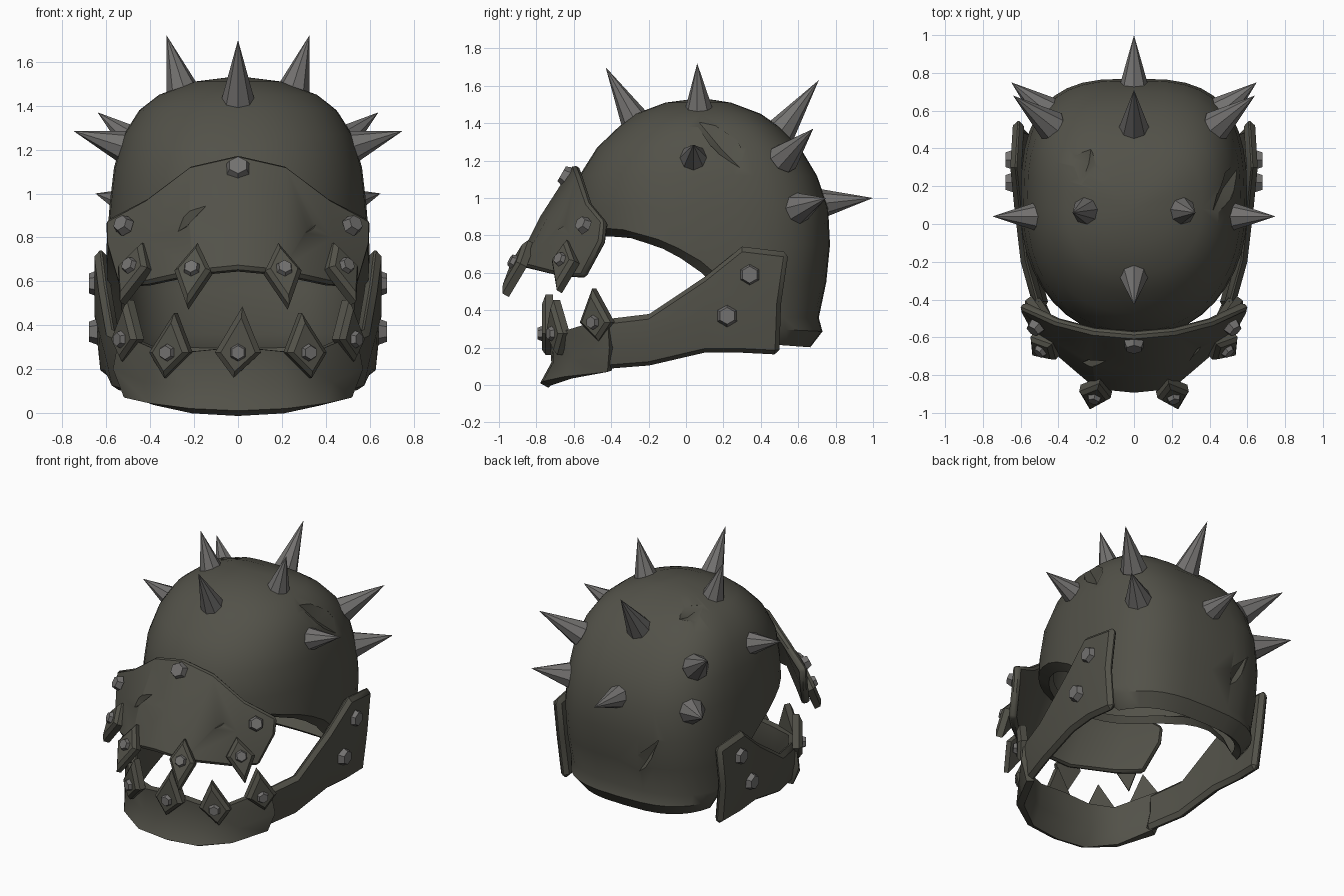
import bpy, bmesh, math
from mathutils import Matrix, Vector

if "Cube" in bpy.data.objects:
    bpy.data.objects.remove(bpy.data.objects["Cube"])


def material(name, rgb):
    m = bpy.data.materials.new(name)
    m.diffuse_color = (*rgb, 1)
    m.use_nodes = True
    m.node_tree.nodes["Principled BSDF"].inputs["Base Color"].default_value = m.diffuse_color
    return m


OLIVE = material("dark olive iron", (0.085, 0.083, 0.066))
STEEL = material("grey steel", (0.17, 0.165, 0.16))


def add(name, bm, mat):
    me = bpy.data.meshes.new(name)
    bm.to_mesh(me)
    bm.free()
    me.materials.append(mat)
    ob = bpy.data.objects.new(name, me)
    bpy.context.collection.objects.link(ob)
    return ob


def grid(rows, closed=False):
    """Sheet through rows of points, top row first; normals face outward."""
    bm = bmesh.new()
    v = [[bm.verts.new(p) for p in r] for r in rows]
    n = len(rows[0])
    for a, b in zip(v, v[1:]):
        for c in range(n if closed else n - 1):
            d = (c + 1) % n
            bm.faces.new((a[c], b[c], b[d], a[d]))
    bmesh.ops.remove_doubles(bm, verts=bm.verts, dist=0.0005)
    return bm


def both(half):
    """Mirror a centre-to-right row of points across x = 0."""
    return [(-x, y, z) for x, y, z in half[:0:-1]] + half


def finish(ob, thick, mirror=False, bevel=0, dents=(), angle=35):
    """Mirror, thicken, chamfer, cut dents, then shade."""
    if mirror:
        ob.modifiers.new("mirror", 'MIRROR')
    s = ob.modifiers.new("shell", 'SOLIDIFY')
    s.thickness, s.offset = thick, -1
    if bevel:
        b = ob.modifiers.new("chamfer", 'BEVEL')
        b.width, b.segments, b.angle_limit = bevel, 1, math.radians(55)
    for c in dents:
        b = ob.modifiers.new("dent", 'BOOLEAN')
        b.operation, b.object, b.solver = 'DIFFERENCE', c, 'EXACT'
    bpy.ops.object.select_all(action='DESELECT')
    ob.select_set(True)
    bpy.context.view_layer.objects.active = ob
    bpy.ops.object.convert(target='MESH')
    bpy.ops.object.shade_smooth_by_angle(angle=math.radians(angle))
    for c in dents:
        bpy.data.objects.remove(c)


def dent(center, normal, along, size):
    """Stretched four-sided wedge cutter lying on a surface."""
    n = Vector(normal).normalized()
    a = Vector(along)
    a = (a - n * a.dot(n)).normalized()
    rot = Matrix((a, n.cross(a), n)).transposed().to_4x4()
    bm = bmesh.new()
    ring = [bm.verts.new(p) for p in ((1, 0, 0), (.1, 1, 0), (-1, 0, 0), (-.1, -.6, 0))]
    tips = [bm.verts.new((0, 0, z)) for z in (3, -1)]
    for i in range(4):
        for t in tips:
            bm.faces.new((ring[i], ring[(i + 1) % 4], t))
    bmesh.ops.recalc_face_normals(bm, faces=bm.faces)
    bm.transform(Matrix.Translation(center) @ rot @ Matrix.Diagonal((*size, 1)))
    ob = add("dent_cutter", bm, OLIVE)
    ob.hide_render = True
    return ob


def interp(table, k):
    if k <= table[0][0]:
        return table[0][1:]
    for p, q in zip(table, table[1:]):
        if k <= q[0]:
            t = (k - p[0]) / (q[0] - p[0])
            return tuple(a + (b - a) * t for a, b in zip(p[1:], q[1:]))
    return table[-1][1:]


# Helmet dome: height, half width, front y, back y
RINGS = [(.285, .575, -.56, .73), (.36, .58, -.57, .71),
         (.55, .595, -.58, .75), (.75, .6, -.6, .77), (.95, .585, -.6, .76),
         (1.12, .565, -.57, .70), (1.27, .52, -.475, .61), (1.38, .45, -.36, .5),
         (1.45, .36, -.27, .4), (1.51, .2, -.11, .24), (1.535, 0, .08, .08)]
# Lower edge of the dome: y, height, drop of the inward-turned rim
EDGE = [(-.6, .84, .045), (-.45, .84, .045), (-.33, .83, .045), (-.1, .765, .05), (.1, .65, .06),
        (.3, .48, .07), (.48, .3, .08), (.8, .285, .085)]


def dome_point(a, z):
    w, front, back = interp(RINGS, z)
    s, c = math.sin(a), -math.cos(a)
    e = 2 / 3 if c > 0 else 2 / 2.15
    x = w * math.copysign(abs(s) ** e, s)
    y = .08 + ((back if c > 0 else front) - .08) * abs(c) ** e
    return x, y, z


N = 40
angles = [2 * math.pi * i / N for i in range(N)]
low = [interp(EDGE, dome_point(a, .75)[1]) for a in angles]
heights = [r[0] for r in reversed(RINGS)]
rows = [[dome_point(a, max(z, l[0])) for a, l in zip(angles, low)] for z in heights]
rows.append([(x * .9, .08 + (y - .08) * .9, z - l[1]) for (x, y, z), l in zip(rows[-1], low)])
dome = add("helmet_dome", grid(rows, True), OLIVE)
finish(dome, .05, dents=[
    dent((.5, .19, 1.28), (.85, .05, .5), (.14, .33, -.4), (.32, .09, .035)),
    dent((-.2, .75, .57), (-.15, 1, .1), (-.35, 0, .6), (.27, .06, .035)),
    dent((-.25, .33, 1.46), (-.3, .2, 1), (.2, 1, 0), (.13, .1, .04))], angle=40)

# Slanted brow guard
brow_top = [(0, -.6, 1.18), (.22, -.58, 1.13), (.42, -.53, .98), (.61, -.45, .88)]
brow_mid = [(0, -.78, .9), (.22, -.75, .88), (.43, -.62, .8), (.605, -.46, .77)]
brow_low = [(0, -.9, .66), (.2, -.88, .64), (.42, -.69, .59), (.55, -.56, .58)]
brow = add("brow_guard", grid([both(r) for r in (brow_top, brow_mid, brow_low)]), OLIVE)
finish(brow, .05, bevel=.015, dents=[
    dent((-.24, -.745, .87), (-.25, -.85, .5), (.5, 0, .5), (.15, .04, .035)),
    dent((.35, -.685, .86), (.35, -.8, .5), (.5, 0, .5), (.13, .04, .035))])

# Chin guard with a slight lip along the bottom
chin_top = [(0, -.73, .3), (.2, -.715, .28), (.38, -.65, .29), (.54, -.42, .36)]
chin_mid = [(0, -.72, .12), (.22, -.71, .12), (.43, -.61, .14), (.57, -.41, .2)]
chin_low = [(0, -.78, .01), (.22, -.765, .02), (.41, -.65, .045), (.52, -.42, .07)]
chin = add("chin_guard", grid([both(r) for r in (chin_top, chin_mid, chin_low)]), OLIVE)
finish(chin, .05, angle=50)

# Cheek plates: y, x, top height, bottom height
CHEEK = [(-.45, .53, .35, .08), (-.2, .6, .38, .1), (.1, .635, .58, .17),
         (.3, .655, .74, .17), (.55, .64, .71, .16)]
cheek = grid([[(x, y, t) for y, x, t, b in CHEEK],
              [(x, y if i < 4 else .51, (t + b) / 2) for i, (y, x, t, b) in enumerate(CHEEK)],
              [(x - .03, y if i < 4 else .5, b) for i, (y, x, t, b) in enumerate(CHEEK)]])
finish(add("cheek_plates", cheek, OLIVE), .06, mirror=True, bevel=.025)


def frame(center, yaw, pitch):
    return (Matrix.Translation(center) @ Matrix.Rotation(math.radians(yaw), 4, 'Z')
            @ Matrix.Rotation(math.radians(pitch), 4, 'X'))


def stud(name, m, r, out=.04):
    """Hexagonal rivet facing local -y."""
    bm = bmesh.new()
    bmesh.ops.create_cone(bm, cap_ends=True, segments=6, radius1=r, radius2=r * .75,
                          depth=out)
    bm.transform(m @ Matrix.Translation((0, -out / 2, 0)) @ Matrix.Rotation(math.pi / 2, 4, 'X'))
    add(name, bm, STEEL)


def tooth(name, center, yaw, pitch, w, up, down, lean=0):
    """Bevelled diamond plate with a rivet."""
    m = frame(center, yaw, pitch)
    outline = [(lean, up), (-w, 0), (-lean, -down), (w, 0)]
    bm = bmesh.new()
    loops = [[bm.verts.new((x * s, y, z * s)) for x, z in outline]
             for y, s in ((.03, 1), (-.01, 1), (-.03, .75))]
    for a, b in zip(loops, loops[1:]):
        for i in range(4):
            j = (i + 1) % 4
            bm.faces.new((a[i], a[j], b[j], b[i]))
    bm.faces.new(loops[0])
    bm.faces.new(loops[-1])
    bmesh.ops.recalc_face_normals(bm, faces=bm.faces)
    bm.transform(m)
    add(name, bm, OLIVE)
    stud(name + "_rivet", m @ Matrix.Translation((0, -.025, 0)), .042, .028)


# Teeth and rivets
tooth("lower_tooth_centre", (0, -.74, .275), 0, 0, .105, .21, .115, .02)
for s, side in ((-1, "left"), (1, "right")):
    tooth("lower_tooth_front_" + side, (s * .31, -.69, .275), s * 25, 0, .1, .18, .115, -s * .025)
    tooth("lower_tooth_side_" + side, (s * .51, -.48, .335), s * 55, 0, .1, .18, .1, -s * .02)
    tooth("upper_tooth_front_" + side, (s * .205, -.895, .645), s * 12, -27, .085, .14, .18, -s * .01)
    tooth("upper_tooth_side_" + side, (s * .475, -.65, .66), s * 42, -22, .09, .12, .17, -s * .02)
    stud("brow_rivet_" + side, frame((s * .515, -.54, .85), s * 40, -25), .05)
    for i, (y, z) in enumerate(((.34, .59), (.22, .37))):
        stud(f"cheek_rivet_{side}_{i}", frame((s * .64, y, z), s * 90, 0), .06)
stud("brow_rivet_centre", frame((0, -.63, 1.11), 0, -30), .06)

# Spikes: base, tip
SPIKES = {
    "front_spike": ((0, -.27, 1.41), (0, -.43, 1.7)),
    "rear_upper_spike": ((0, .51, 1.36), (0, .71, 1.63)),
    "rear_lower_spike": ((0, .72, .97), (0, 1, 1.0)),
    "crown_spike": ((.25, .07, 1.46), (.325, .06, 1.72)),
    "temple_spike": ((.51, .04, 1.21), (.75, .04, 1.285)),
    "back_upper_spike": ((.45, .53, 1.22), (.64, .68, 1.37)),
    "back_lower_spike": ((.48, .61, .95), (.65, .75, 1.0)),
}
for name, (base, tip) in SPIKES.items():
    for s in ((1, -1) if base[0] else (1,)):
        b, t = (Vector((p[0] * s, p[1], p[2])) for p in (base, tip))
        d = t - b
        b -= d.normalized() * .02
        bm = bmesh.new()
        bmesh.ops.create_cone(bm, cap_ends=True, segments=8, radius1=.085, radius2=0,
                              depth=(t - b).length)
        bm.transform(Matrix.Translation((b + t) / 2) @ d.to_track_quat('Z', 'Y').to_matrix().to_4x4())
        add(name + ("" if not base[0] else "_right" if s > 0 else "_left"), bm, STEEL)
